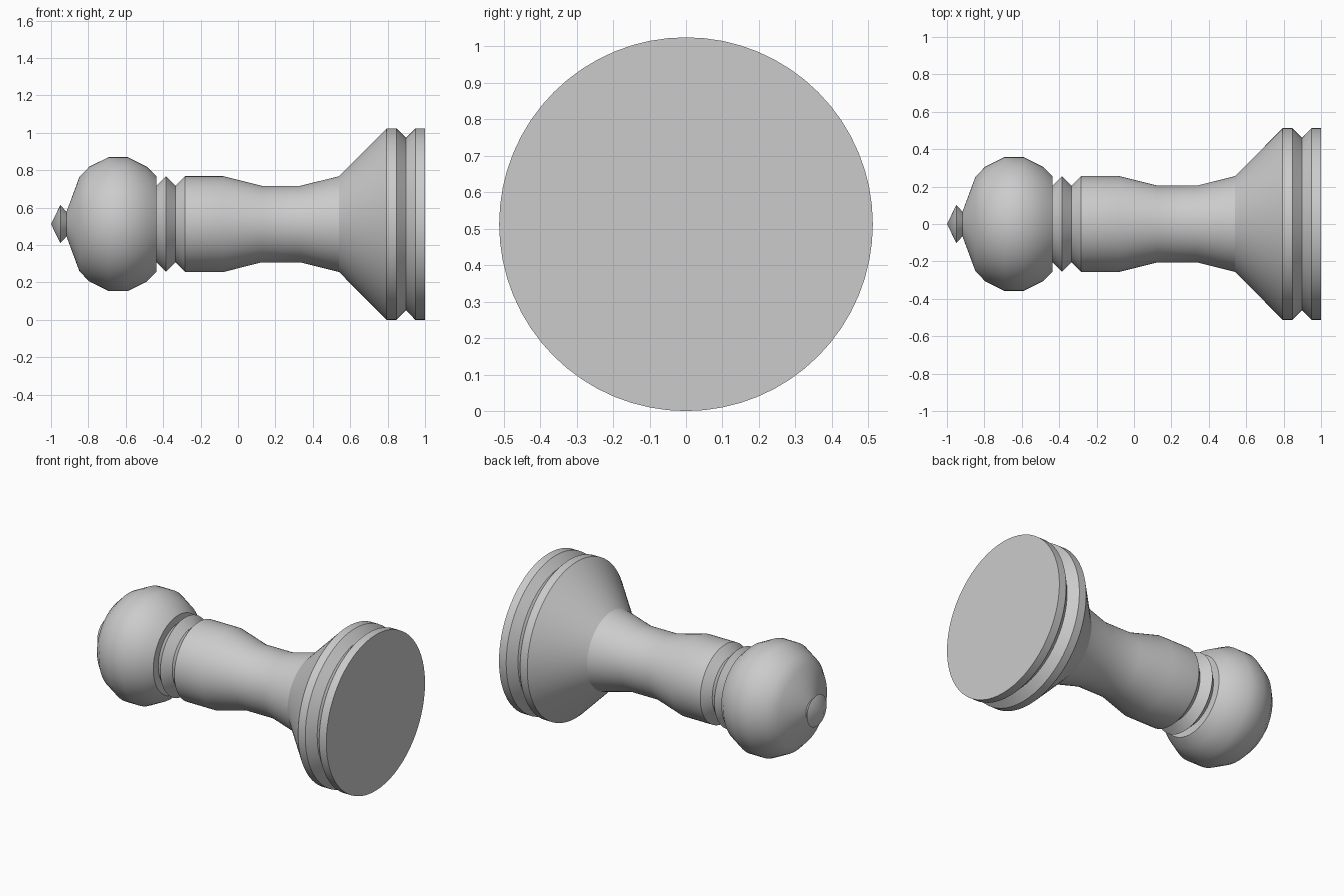
import bpy, bmesh, math
from mathutils import Matrix, Vector

cube = bpy.data.objects.get("Cube")
if cube:
    bpy.data.objects.remove(cube, do_unlink=True)

AXIS_Z = 0.512   # height of the horizontal turning axis
SEGMENTS = 64

grey = bpy.data.materials.new("plain grey")
grey.use_nodes = True
grey.diffuse_color = (0.6, 0.6, 0.6, 1)
grey.node_tree.nodes["Principled BSDF"].inputs["Base Color"].default_value = (0.6, 0.6, 0.6, 1)


def lathe(name, profile):
    """Turn a profile of (x, radius) points around the horizontal axis."""
    bm = bmesh.new()
    verts = [bm.verts.new((x, 0, r)) for x, r in profile]
    edges = [bm.edges.new(pair) for pair in zip(verts, verts[1:])]
    bmesh.ops.spin(bm, geom=verts + edges, cent=(0, 0, 0), axis=(1, 0, 0),
                   angle=2 * math.tau / 2, steps=SEGMENTS, use_merge=True)
    bmesh.ops.remove_doubles(bm, verts=bm.verts, dist=1e-4)
    # Point every face away from the part's inside
    bmesh.ops.recalc_face_normals(bm, faces=bm.faces)
    side = max(bm.faces, key=lambda f: Vector(f.calc_center_median().yz).length)
    centre = side.calc_center_median()
    if side.normal.dot(Vector((0, centre.y, centre.z))) < 0:
        bmesh.ops.reverse_faces(bm, faces=bm.faces)
    bm.transform(Matrix.Translation((0, 0, AXIS_Z)))
    mesh = bpy.data.meshes.new(name)
    bm.to_mesh(mesh)
    bm.free()
    mesh.materials.append(grey)
    obj = bpy.data.objects.new(name, mesh)
    bpy.context.collection.objects.link(obj)
    bpy.ops.object.select_all(action='DESELECT')
    obj.select_set(True)
    bpy.context.view_layer.objects.active = obj
    bpy.ops.object.shade_smooth_by_angle(angle=math.radians(30))


# Pointed tip
lathe("finial", [(-1, 0), (-0.95, 0.102), (-0.917, 0.066)])
# Rounded head with its flat underside
lathe("head", [(-0.917, 0.066), (-0.848, 0.252), (-0.795, 0.307), (-0.692, 0.358),
               (-0.59, 0.358), (-0.488, 0.307), (-0.436, 0.256), (-0.436, 0.205)])
# Ridge between head and body
lathe("collar", [(-0.436, 0.205), (-0.385, 0.256), (-0.334, 0.205)])
# Waisted body
lathe("body", [(-0.334, 0.205), (-0.283, 0.256), (-0.078, 0.256), (0.125, 0.205),
               (0.335, 0.205), (0.54, 0.256)])
# Flared foot with a V groove and closed end
lathe("base", [(0.54, 0.256), (0.795, 0.512), (0.847, 0.512), (0.898, 0.461),
               (0.948, 0.512), (1, 0.512), (1, 0)])
